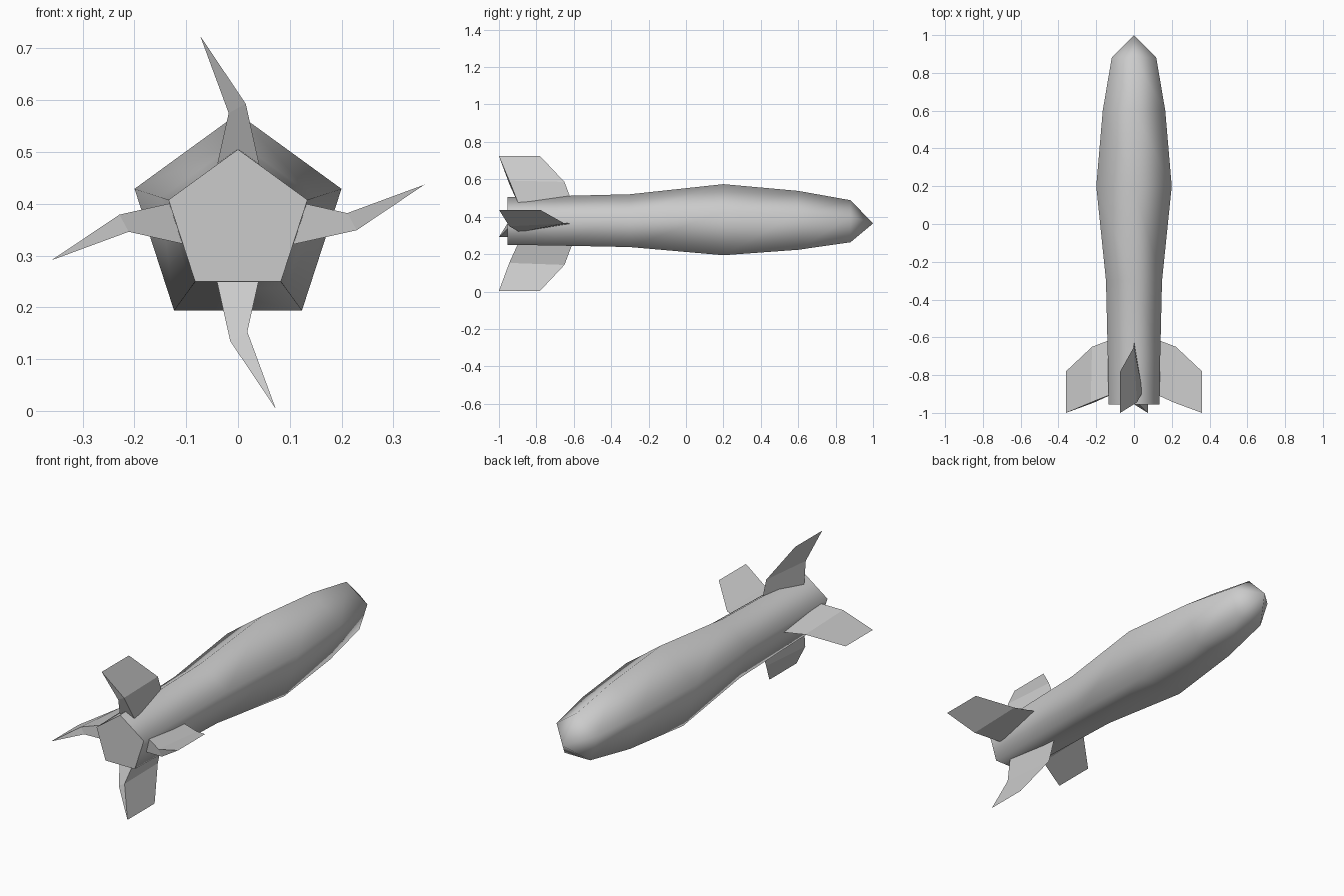
import bpy, bmesh, math
from mathutils import Matrix, Vector

if "Cube" in bpy.data.objects:
    bpy.data.objects.remove(bpy.data.objects["Cube"])

AXIS_Z = 0.364

grey = bpy.data.materials.new("plain grey")
grey.diffuse_color = (0.6, 0.6, 0.6, 1)
grey.use_nodes = True
grey.node_tree.nodes["Principled BSDF"].inputs["Base Color"].default_value = grey.diffuse_color


def make_object(name, bm):
    bmesh.ops.recalc_face_normals(bm, faces=bm.faces)
    mesh = bpy.data.meshes.new(name)
    bm.to_mesh(mesh)
    bm.free()
    mesh.materials.append(grey)
    obj = bpy.data.objects.new(name, mesh)
    bpy.context.collection.objects.link(obj)
    return obj


# Body: five-sided rings (y, radius) lofted to a pointed nose
stations = [(-0.955, 0.141), (-0.7, 0.146), (-0.3, 0.156),
            (0.2, 0.21), (0.6, 0.174), (0.88, 0.124)]
bm = bmesh.new()
rings = []
for y, r in stations:
    angles = [math.pi / 2 + i * math.tau / 5 for i in range(5)]
    rings.append([bm.verts.new((r * math.cos(a), y, AXIS_Z + r * math.sin(a)))
                  for a in angles])
tip = bm.verts.new((0, 1, AXIS_Z))
for i in range(5):
    j = (i + 1) % 5
    for a, b in zip(rings, rings[1:]):
        bm.faces.new((a[i], a[j], b[j], b[i]))
    bm.faces.new((rings[-1][i], rings[-1][j], tip))
for f in bm.faces:
    f.smooth = True
# Flat tail plate with a sharp rim
tail = bm.faces.new(rings[0])
for e in tail.edges:
    e.smooth = False
make_object("body", bm)

# Fin: sharp leading edge, wedge-shaped root, bent blade with a thin tip
fin_sections = [
    [(0, -0.60, 0.09), (-0.045, -0.89, 0.09), (0.046, -0.89, 0.09)],
    [(0, -0.65, 0.222), (-0.018, -0.945, 0.211), (0.015, -0.945, 0.229)],
]
fin_tip = [(-0.073, -0.78, 0.36), (-0.073, -1.0, 0.36)]


def make_fin(name, angle):
    turn = Matrix.Translation((0, 0, AXIS_Z)) @ Matrix.Rotation(angle, 4, 'Y')
    bm = bmesh.new()
    add = lambda p: bm.verts.new(turn @ Vector(p))
    root, mid = [[add(p) for p in s] for s in fin_sections]
    front, rear = [add(p) for p in fin_tip]
    for i in range(3):
        j = (i + 1) % 3
        bm.faces.new((root[i], root[j], mid[j], mid[i]))
    bm.faces.new((mid[0], mid[1], rear, front))
    bm.faces.new((mid[2], mid[0], front, rear))
    bm.faces.new((mid[1], mid[2], rear))
    bm.faces.new(root)
    make_object(name, bm)


for k, side in enumerate(("top", "right", "bottom", "left")):
    make_fin(side + "_fin", k * math.pi / 2)
